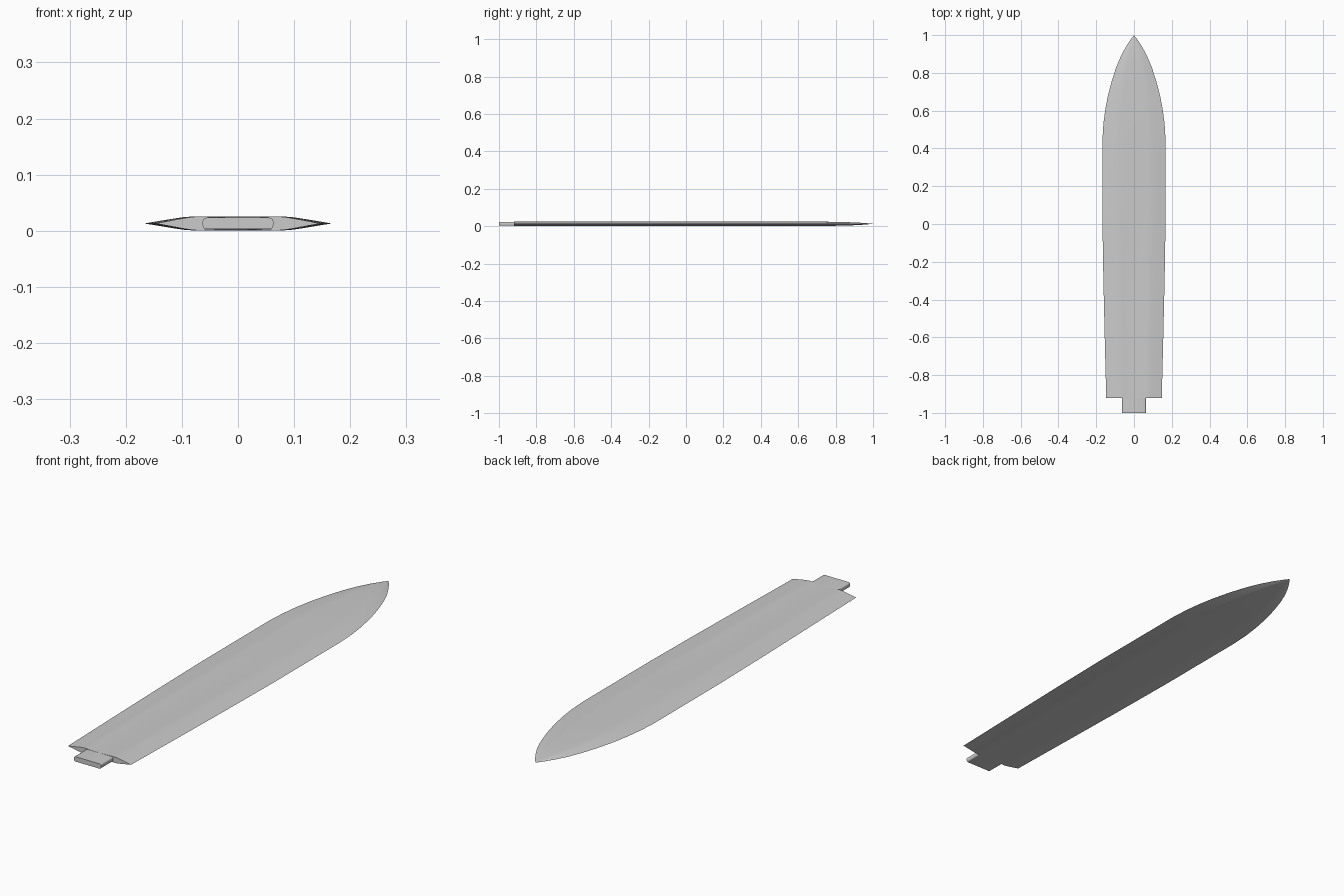
import bpy, bmesh

if "Cube" in bpy.data.objects:
    bpy.data.objects.remove(bpy.data.objects["Cube"])

MID = 0.013  # height of the cutting edge plane

steel = bpy.data.materials.new("grey_steel")
steel.diffuse_color = (0.6, 0.6, 0.6, 1)
steel.use_nodes = True
steel.node_tree.nodes["Principled BSDF"].inputs["Base Color"].default_value = steel.diffuse_color


def finish(bm, name, angle):
    bmesh.ops.recalc_face_normals(bm, faces=bm.faces)
    mesh = bpy.data.meshes.new(name)
    bm.to_mesh(mesh)
    bm.free()
    obj = bpy.data.objects.new(name, mesh)
    bpy.context.collection.objects.link(obj)
    mesh.materials.append(steel)
    bpy.ops.object.select_all(action='DESELECT')
    obj.select_set(True)
    bpy.context.view_layer.objects.active = obj
    bpy.ops.object.shade_smooth_by_angle(angle=angle)
    return obj


# Blade stations: y, half width, thickness factor, groove depth factor
STATIONS = [
    (-0.92, 0.147, 1, 1), (-0.6, 0.155, 1, 1), (-0.3, 0.162, 1, 1),
    (0.0, 0.167, 1, 1), (0.12, 0.167, 1, 0), (0.3, 0.167, 1, 0),
    (0.45, 0.167, 1, 0), (0.53, 0.162, 1, 0), (0.6, 0.153, 0.98, 0),
    (0.68, 0.138, 0.94, 0), (0.76, 0.117, 0.87, 0), (0.83, 0.094, 0.77, 0),
    (0.89, 0.069, 0.63, 0), (0.94, 0.042, 0.42, 0), (0.975, 0.019, 0.2, 0),
    (1.0, 0.0, 0.0, 0),
]
# Half section: fraction of half width, half thickness, groove depth there
SECTION = [(0, 0.0127, 0.0023), (0.25, 0.0127, 0.0018), (0.38, 0.0126, 0.0006),
           (0.48, 0.0125, 0), (0.58, 0.0112, 0), (0.68, 0.0088, 0), (0.84, 0.0044, 0)]


def ring(bm, y, w, t, g):
    half = [(u * w, (h - d * g) * t) for u, h, d in SECTION]
    top = [(-x, z) for x, z in reversed(half[1:])] + half
    pts = [(-w, 0)] + top + [(w, 0)] + [(x, -z) for x, z in reversed(top)]
    return [bm.verts.new((x, y, MID + z)) for x, z in pts]


# Double-edged blade lofted through the stations
bm = bmesh.new()
rings = [ring(bm, *s) for s in STATIONS]
n = len(rings[0])
for a, b in zip(rings, rings[1:]):
    for i in range(n):
        j = (i + 1) % n
        bm.faces.new((a[i], a[j], b[j], b[i]))
bm.faces.new(rings[0])
bmesh.ops.remove_doubles(bm, verts=bm.verts, dist=1e-5)
finish(bm, "blade", 0.6)

# Flat tang with rounded long edges
bm = bmesh.new()
bmesh.ops.create_cube(bm, size=1)
for v in bm.verts:
    v.co.x *= 0.126
    v.co.y = -0.945 + v.co.y * 0.11
    v.co.z = MID + v.co.z * 0.0204
long_edges = [e for e in bm.edges if abs(e.verts[0].co.y - e.verts[1].co.y) > 0.05]
bmesh.ops.bevel(bm, geom=long_edges, offset=0.007, segments=4, profile=0.5, affect='EDGES')
finish(bm, "tang", 0.6)
